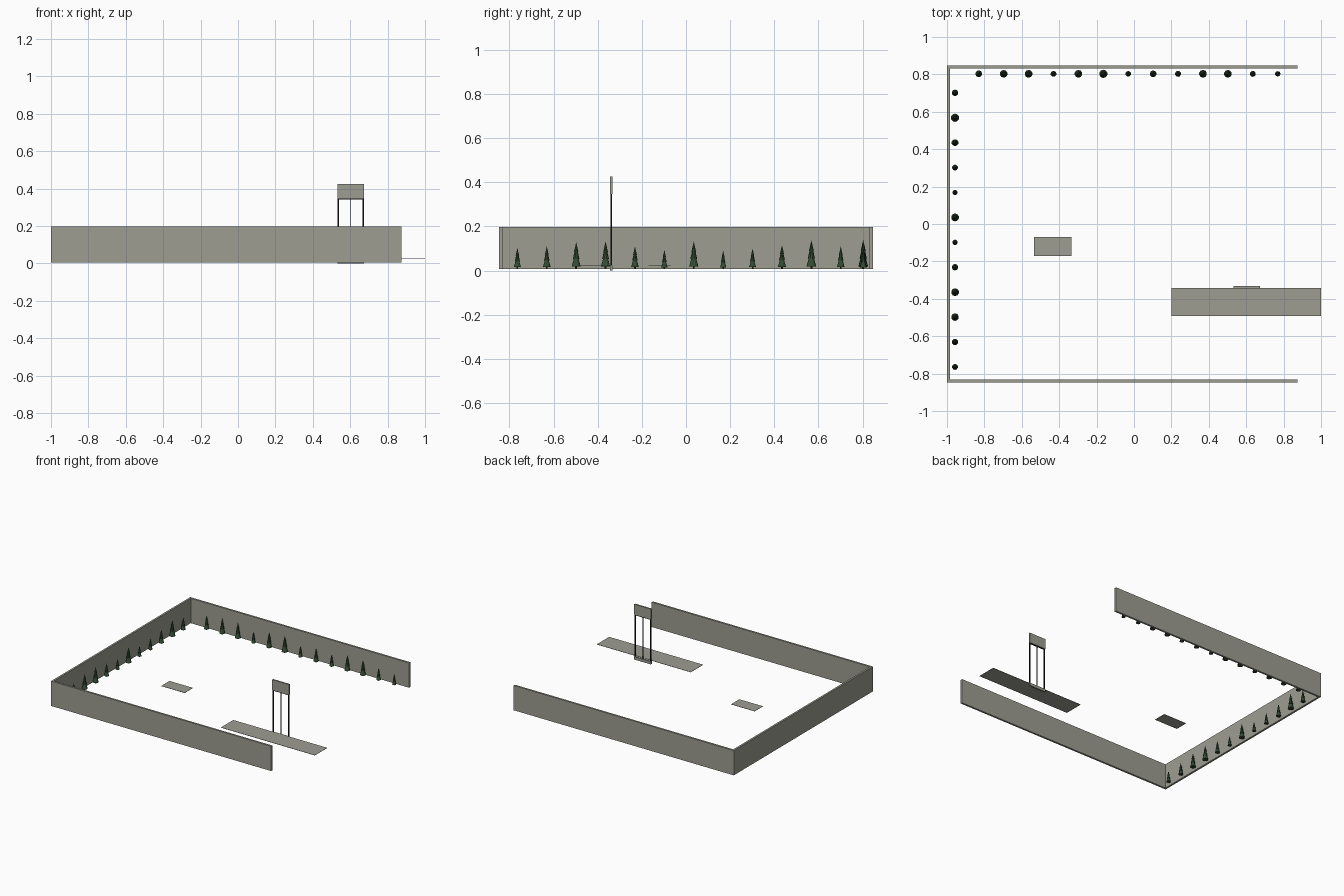
import bpy, bmesh, math
from mathutils import Matrix

if "Cube" in bpy.data.objects:
    bpy.data.objects.remove(bpy.data.objects["Cube"])


def material(name, rgb):
    m = bpy.data.materials.new(name)
    m.diffuse_color = (*rgb, 1)
    m.use_nodes = True
    m.node_tree.nodes["Principled BSDF"].inputs["Base Color"].default_value = m.diffuse_color
    return m


STONE = material("stone grey", (0.34, 0.34, 0.29))
BLACK = material("black metal", (0.008, 0.008, 0.008))
GREEN = material("fir green", (0.035, 0.075, 0.035))
BROWN = material("trunk brown", (0.07, 0.045, 0.025))


def finish(name, bm, *mats):
    me = bpy.data.meshes.new(name)
    bm.to_mesh(me)
    bm.free()
    for m in mats:
        me.materials.append(m)
    ob = bpy.data.objects.new(name, me)
    bpy.context.collection.objects.link(ob)
    return ob


def box(name, x0, x1, y0, y1, z0, z1, mat):
    bm = bmesh.new()
    mtx = (Matrix.Translation(((x0 + x1) / 2, (y0 + y1) / 2, (z0 + z1) / 2))
           @ Matrix.Diagonal((x1 - x0, y1 - y0, z1 - z0, 1)))
    bmesh.ops.create_cube(bm, size=1, matrix=mtx)
    return finish(name, bm, mat)


# Perimeter walls, open on the right side
W, T, Z0, Z1 = 0.847, 0.015, 0.006, 0.197
box("back_wall", -1, 0.875, W - T, W, Z0, Z1, STONE)
box("front_wall", -1, 0.875, -W, -W + T, Z0, Z1, STONE)
box("left_wall", -1, -1 + T, -W + T, W - T, Z0, Z1, STONE)

# Thin ground slabs
box("drive_slab", 0.2, 1.0, -0.493, -0.343, 0.024, 0.026, STONE)
box("small_slab", -0.535, -0.335, -0.17, -0.07, 0.024, 0.026, STONE)

# Gate: header panel, sill and black frame
GX0, GX1, GY = 0.532, 0.674, -0.338
box("gate_header", GX0, GX1, GY - 0.006, GY + 0.006, 0.347, 0.426, STONE)
box("gate_sill", GX0, GX1, GY - 0.006, GY + 0.006, 0, 0.022, STONE)
for name, x, w in (("left_post", GX0 + 0.004, 0.008),
                   ("middle_post", (GX0 + GX1) / 2, 0.004),
                   ("right_post", GX1 - 0.004, 0.008)):
    box(name, x - w / 2, x + w / 2, GY - 0.003, GY + 0.003, 0.022, 0.342, BLACK)
box("gate_beam", GX0, GX1, GY - 0.003, GY + 0.003, 0.341, 0.347, BLACK)


# Fir tree: short trunk and three stacked cones, sized by its height
def fir(name, x, y, h):
    bm = bmesh.new()

    def cone(r1, r2, z0, z1, idx):
        before = set(bm.faces)
        bmesh.ops.create_cone(
            bm, cap_ends=True, segments=10, radius1=r1 * h, radius2=r2 * h,
            depth=(z1 - z0) * h,
            matrix=Matrix.Translation((x, y, 0.008 + (z0 + z1) / 2 * h)))
        for f in set(bm.faces) - before:
            f.material_index = idx

    cone(0.035, 0.035, 0, 0.12, 1)
    cone(0.17, 0.05, 0.08, 0.52, 0)
    cone(0.125, 0.03, 0.36, 0.78, 0)
    cone(0.085, 0.0, 0.62, 1.0, 0)
    finish(name, bm, GREEN, BROWN)


back_heights = (.107, .122, .124, .092, .122, .131, .09, .107, .095, .124, .122, .095, .085)
left_heights = (.094, .102, .121, .124, .102, .085, .124, .082, .092, .108, .130, .102)
STEP = 0.1332
for i, h in enumerate(back_heights):
    fir(f"back_fir_{i + 1}", -0.83 + i * STEP, 0.803, h)
for i, h in enumerate(left_heights):
    fir(f"left_fir_{i + 1}", -0.957, -0.764 + i * STEP, h)
